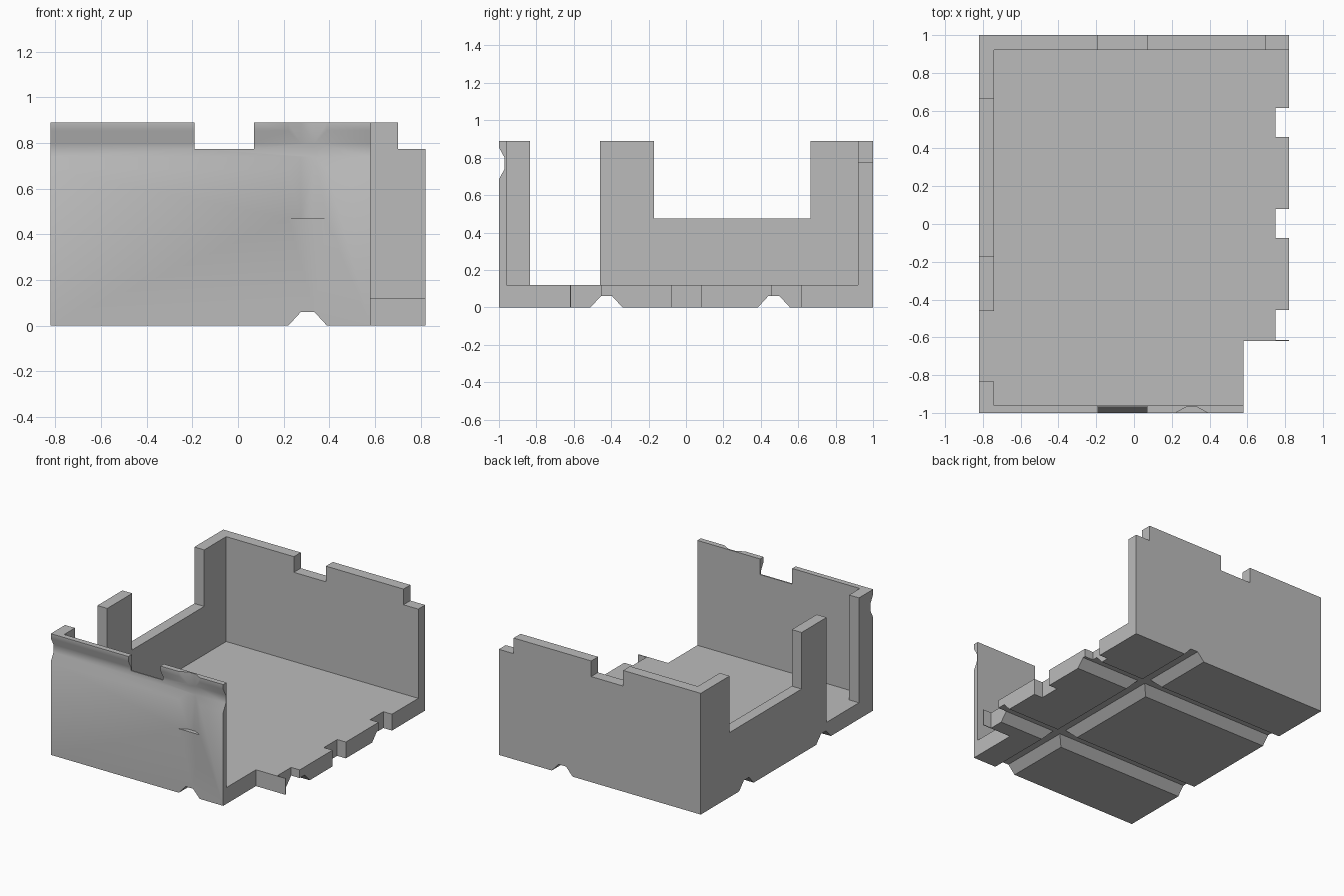
import bpy
import bmesh
import math
from mathutils import Vector

cube = bpy.data.objects.get("Cube")
if cube:
    bpy.data.objects.remove(cube, do_unlink=True)

grey = bpy.data.materials.new("plain grey")
grey.use_nodes = True
colour = (0.5, 0.5, 0.5, 1)
grey.diffuse_color = colour
grey.node_tree.nodes["Principled BSDF"].inputs["Base Color"].default_value = colour

# Axis order (profile u, profile v, extrusion) for each extrusion direction
ORDER = {"x": (1, 2, 0), "y": (0, 2, 1), "z": (0, 1, 2)}


def prism(name, axis, profile, low, high):
    """Extrude a profile along an axis from low to high."""
    bm = bmesh.new()

    def place(u, v, w):
        p = Vector()
        for i, value in zip(ORDER[axis], (u, v, w)):
            p[i] = value
        return bm.verts.new(p)

    face = bm.faces.new([place(u, v, low) for u, v in profile])
    out = bmesh.ops.extrude_face_region(bm, geom=[face])
    shift = Vector()
    shift[ORDER[axis][2]] = high - low
    bmesh.ops.translate(bm, vec=shift,
                        verts=[g for g in out["geom"] if isinstance(g, bmesh.types.BMVert)])
    bmesh.ops.recalc_face_normals(bm, faces=bm.faces)
    mesh = bpy.data.meshes.new(name)
    bm.to_mesh(mesh)
    bm.free()
    mesh.materials.append(grey)
    obj = bpy.data.objects.new(name, mesh)
    bpy.context.collection.objects.link(obj)
    return obj


def cut(obj, cutter):
    """Subtract the cutter from the object and throw the cutter away."""
    mod = obj.modifiers.new("cut", "BOOLEAN")
    mod.operation = "DIFFERENCE"
    mod.solver = "EXACT"
    mod.object = cutter
    cutter.hide_render = True
    bpy.context.view_layer.objects.active = obj
    bpy.ops.object.modifier_apply(modifier=mod.name)
    bpy.data.objects.remove(cutter, do_unlink=True)


def box(x0, x1, y0, y1, z0, z1):
    return prism("cutter", "z", [(x0, y0), (x1, y0), (x1, y1), (x0, y1)], z0, z1)


def trapezoid(centre, base, tip):
    """Groove section as (across, depth) points, opening past the surface."""
    over = base + (base - tip) * 0.5
    return [(centre - 0.1125, over), (centre - 0.03, tip),
            (centre + 0.03, tip), (centre + 0.1125, over)]


# Solid block with a missing front corner
HEIGHT, FLOOR, NOTCH, SILL = 0.89, 0.12, 0.775, 0.475
body = prism("tray_body", "z", [(-0.82, -1), (0.58, -1), (0.58, -0.62),
                                (0.82, -0.62), (0.82, 1), (-0.82, 1)], 0, HEIGHT)

# Interior, open on the +x side
cut(body, box(-0.74, 1, -0.96, 0.92, FLOOR, 1))

# Notches in the tops of the front and back walls
cut(body, box(-0.19, 0.07, -2, 2, NOTCH, 1))
cut(body, box(0.70, 1, 0.8, 2, NOTCH, 1))

# Doorway and window in the side wall
cut(body, box(-1, -0.7, -0.835, -0.46, FLOOR, 1))
cut(body, box(-1, -0.7, -0.17, 0.665, SILL, 1))

# Notches along the open floor edge, leaving a thin fin at the front one
for y0, y1 in ((-0.615, -0.455), (-0.075, 0.08), (0.46, 0.615)):
    cut(body, box(0.75, 1, y0, y1, -1, 0.3))

# Grooves under the floor
cut(body, prism("cutter", "y", trapezoid(0.305, 0, 0.06), -2, 2))
for y in (-0.425, 0.47):
    cut(body, prism("cutter", "x", trapezoid(y, 0, 0.06), -2, 2))

# Shallow grooves on the front wall, one level and one upright
level = [(d, z) for z, d in trapezoid(0.77, -1, -0.97)]
cut(body, prism("cutter", "x", level, -2, 2))
cut(body, prism("cutter", "z", trapezoid(0.305, -1, -0.97), 0.47, 2))

# Merge flat neighbours
bm = bmesh.new()
bm.from_mesh(body.data)
bmesh.ops.remove_doubles(bm, verts=bm.verts, dist=0.0002)
bmesh.ops.dissolve_limit(bm, angle_limit=0.01, verts=bm.verts, edges=bm.edges)
bm.to_mesh(body.data)
bm.free()

# Soft shading across the shallow grooves, sharp corners elsewhere
bpy.ops.object.select_all(action="DESELECT")
body.select_set(True)
bpy.context.view_layer.objects.active = body
bpy.ops.object.shade_smooth_by_angle(angle=math.radians(40))
